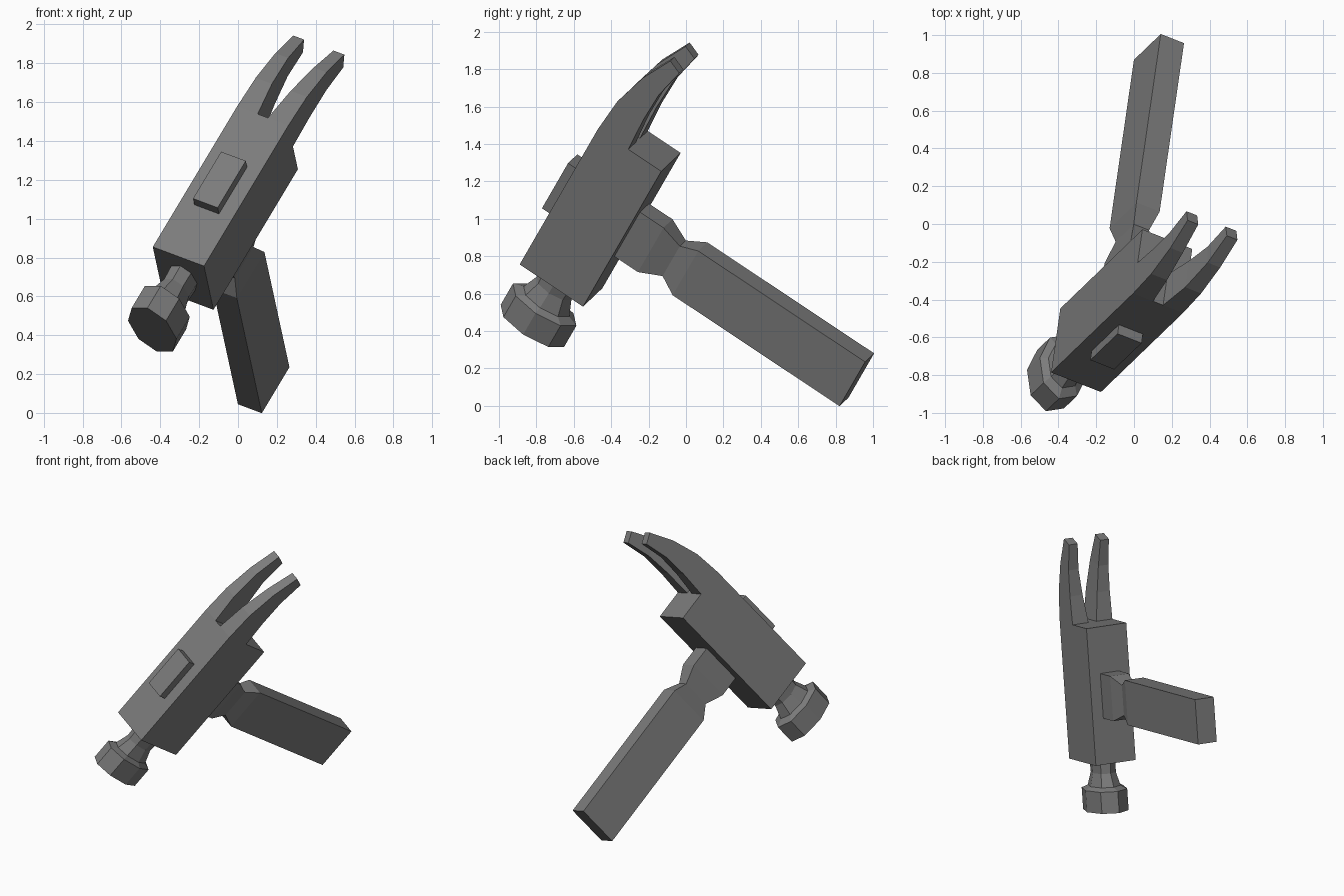
import bpy, math
from mathutils import Vector, Matrix

if "Cube" in bpy.data.objects:
    bpy.data.objects.remove(bpy.data.objects["Cube"])

# Local frame of the tilted hammer: width, head length (face to claw), up
W = Vector((0.8785, -0.345, -0.328)).normalized()
H = Vector((0.471, 0.440, 0.764))
H = (H - W * H.dot(W)).normalized()
U = W.cross(H)
POSE = Matrix((W, H, U)).transposed()
CENTRE = -0.245  # middle of the hammer along the width axis

# Dark grey metal
GREY = bpy.data.materials.new("dark_grey")
GREY.diffuse_color = (0.2, 0.2, 0.2, 1)
GREY.use_nodes = True
GREY.node_tree.nodes["Principled BSDF"].inputs["Base Color"].default_value = GREY.diffuse_color


def loft(name, rings, extra=()):
    """Join equal-sized rings of (w, h, u) points into a capped solid per ring set."""
    verts, faces = [], []
    for ringset in (rings, *extra):
        start, n = len(verts), len(ringset[0])
        for ring in ringset:
            verts += [POSE @ Vector((w + CENTRE, h, u)) for w, h, u in ring]
        for r in range(len(ringset) - 1):
            a, b = start + r * n, start + (r + 1) * n
            faces += [(a + i, a + (i + 1) % n, b + (i + 1) % n, b + i) for i in range(n)]
        faces.append(tuple(range(start + n - 1, start - 1, -1)))
        faces.append(tuple(range(len(verts) - n, len(verts))))
    mesh = bpy.data.meshes.new(name)
    mesh.from_pydata(verts, [], faces)
    mesh.materials.append(GREY)
    obj = bpy.data.objects.new(name, mesh)
    bpy.context.collection.objects.link(obj)
    bpy.context.view_layer.objects.active = obj
    bpy.ops.object.mode_set(mode='EDIT')
    bpy.ops.mesh.select_all(action='SELECT')
    bpy.ops.mesh.normals_make_consistent(inside=False)
    bpy.ops.object.mode_set(mode='OBJECT')
    return obj


def rect(u, hw, hh, hc):
    """Rectangle across the handle axis at height u."""
    return [(-hw, hc - hh, u), (hw, hc - hh, u), (hw, hc + hh, u), (-hw, hc + hh, u)]


def octagon(h, s):
    """Oval octagon across the head axis at h."""
    return [(0.142 * s * math.cos(k * math.pi / 4), h,
             0.967 + 0.205 * s * math.sin(k * math.pi / 4)) for k in range(8)]


# Head block
loft("head_block", [rect(u, 0.15, 0.471, 0.576) for u in (0.762, 1.172)])

# Handle with pinched neck, and its end showing above the head
HC = 0.574
loft("handle", [rect(u, w, h, HC) for u, w, h in (
    (0.78, 0.07, 0.154), (0.61, 0.07, 0.154), (0.487, 0.046, 0.104),
    (0.385, 0.07, 0.154), (-0.694, 0.07, 0.154))])
loft("handle_top", [rect(u, 0.072, 0.157, 0.578) for u in (1.16, 1.23)])

# Striking face with flared neck
loft("striking_face", [octagon(h, s) for h, s in (
    (0.12, 0.58), (0.02, 0.55), (-0.07, 0.72), (-0.092, 1.0), (-0.24, 1.0))])

# Claw: two curved, tapering tines; (upper h, upper u, lower h, lower u, inner w)
STATIONS = [(1.047, 1.172, 1.047, 0.975, 0.03), (1.25, 1.156, 1.24, 0.985, 0.055),
            (1.455, 1.10, 1.42, 0.98, 0.075), (1.632, 1.018, 1.60, 0.943, 0.086)]


def tine(side):
    return [[(side * inner, hu, u1), (side * 0.15, hu, u1),
             (side * 0.15, hl, u0), (side * inner, hl, u0)]
            for hu, u1, hl, u0, inner in STATIONS]


loft("claw", tine(1), (tine(-1),))
